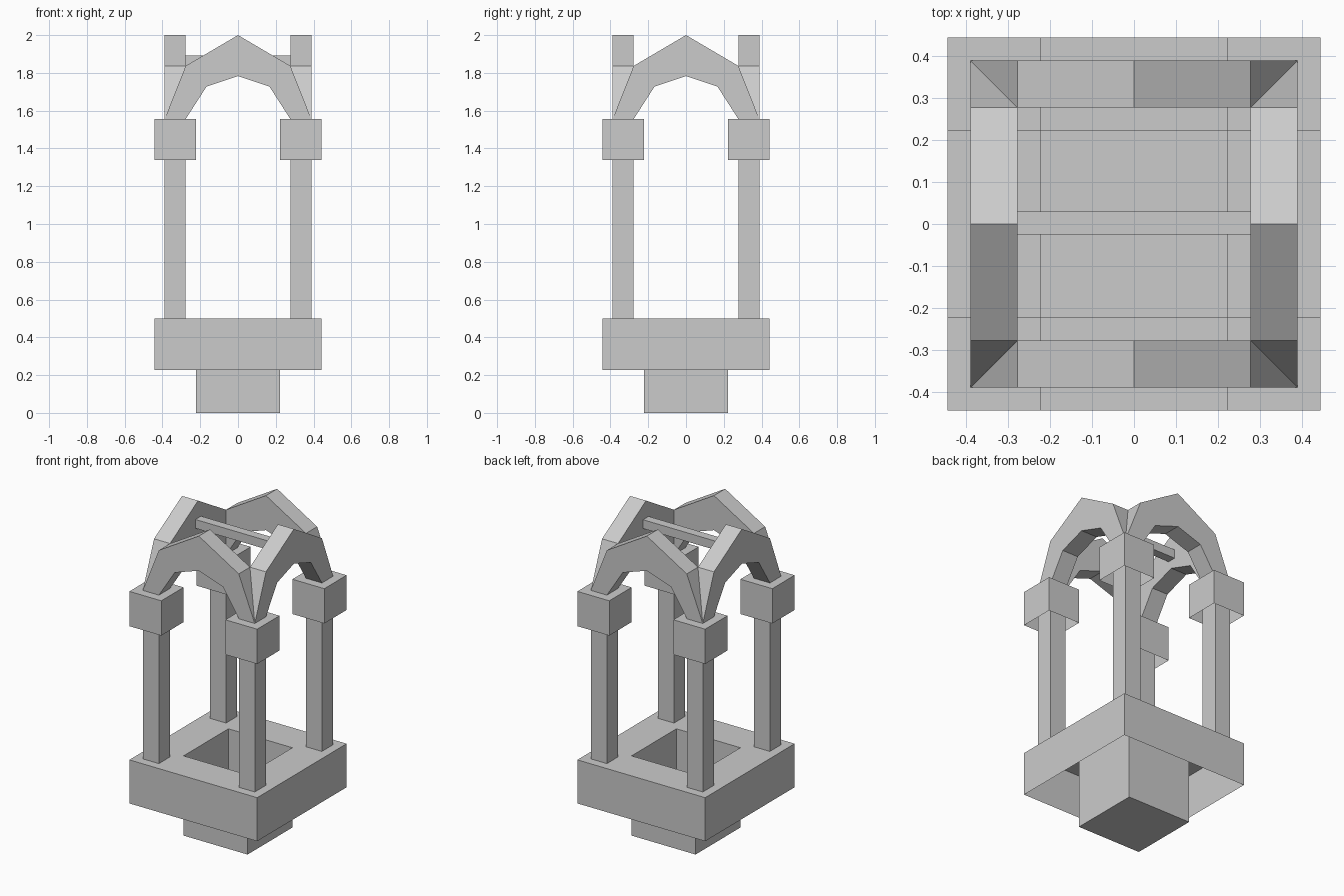
import bpy
import bmesh

cube = bpy.data.objects.get("Cube")
if cube:
    bpy.data.objects.remove(cube)

stone = bpy.data.materials.new("grey stone")
stone.use_nodes = True
stone.diffuse_color = (0.6, 0.6, 0.6, 1)
stone.node_tree.nodes["Principled BSDF"].inputs["Base Color"].default_value = (0.6, 0.6, 0.6, 1)


def finish(name, bm):
    mesh = bpy.data.meshes.new(name)
    bm.to_mesh(mesh)
    bm.free()
    mesh.materials.append(stone)
    obj = bpy.data.objects.new(name, mesh)
    bpy.context.collection.objects.link(obj)
    return obj


def loop(bm, x, y, half, z):
    """Square ring of four vertices."""
    return [bm.verts.new((x + sx * half, y + sy * half, z))
            for sx, sy in ((-1, -1), (1, -1), (1, 1), (-1, 1))]


def stepped(name, x, y, rings, close_start=False):
    """Skin a chain of square rings given as (half width, height)."""
    bm = bmesh.new()
    loops = [loop(bm, x, y, half, z) for half, z in rings]
    for a, b in zip(loops, loops[1:]):
        for i in range(4):
            j = (i + 1) % 4
            bm.faces.new((a[i], a[j], b[j], b[i]))
    if close_start:
        bm.faces.new(loops[0][::-1])
    return finish(name, bm)


INNER, OUTER = 0.277, 0.388     # pillar and arch edges
BASE, WELL = 0.443, 0.222       # half widths of the base and its shaft
MID = (INNER + OUTER) / 2
CAP = (BASE - WELL) / 2

# Hollow shaft, turned over into an overhanging rim that is open below
stepped("base", 0, 0, [(WELL, 0), (WELL, 0.5), (BASE, 0.5), (BASE, 0.227)], True)

# Corner pillars, each with a hood-like block on top
for side, sx in (("right", -1), ("left", 1)):
    for end, sy in (("front", -1), ("back", 1)):
        x, y = sx * MID, sy * MID
        half = (OUTER - INNER) / 2
        stepped(f"{end}_{side}_pillar", x, y, [(half, 0.5), (half, 1.555)])
        x, y = sx * (WELL + CAP), sy * (WELL + CAP)
        stepped(f"{end}_{side}_block", x, y,
                [(0.001, 1.556), (CAP, 1.556), (CAP, 1.338)], True)

# Four pointed arches, overlapping at the corners
half_arch = [(OUTER, 1.556), (INNER, 1.837), (0, 2.0)]
half_soffit = [(0, 1.783), (0.167, 1.727), (INNER, 1.556)]
outer = half_arch + [(-u, z) for u, z in half_arch[-2::-1]]
under = [(-u, z) for u, z in half_soffit[::-1]] + half_soffit[1:]


def arch(name, along_x, sign):
    bm = bmesh.new()
    rows = []
    for depth in (INNER, OUTER):
        d = sign * depth
        rows.append([bm.verts.new((u, d, z) if along_x else (d, u, z))
                     for u, z in outer + under])
    a, b = rows
    n = len(a)
    for i in range(n):
        j = (i + 1) % n
        bm.faces.new((a[i], a[j], b[j], b[i]))
    # Split each side at the crown and haunches
    m = len(outer)
    for row in rows:
        for i in range(m - 1):
            bm.faces.new((row[i], row[i + 1], row[n - 2 - i], row[n - 1 - i]))
    bmesh.ops.recalc_face_normals(bm, faces=bm.faces)
    return finish(name, bm)


arch("front_arch", True, -1)
arch("back_arch", True, 1)
arch("right_arch", False, -1)
arch("left_arch", False, 1)

# Thin beam between the side arches
bm = bmesh.new()
bmesh.ops.create_cube(bm, size=1)
bmesh.ops.scale(bm, vec=(2 * INNER, 0.055, 0.055), verts=bm.verts)
bmesh.ops.translate(bm, vec=(0, 0.002, 1.864), verts=bm.verts)
finish("cross_beam", bm)
